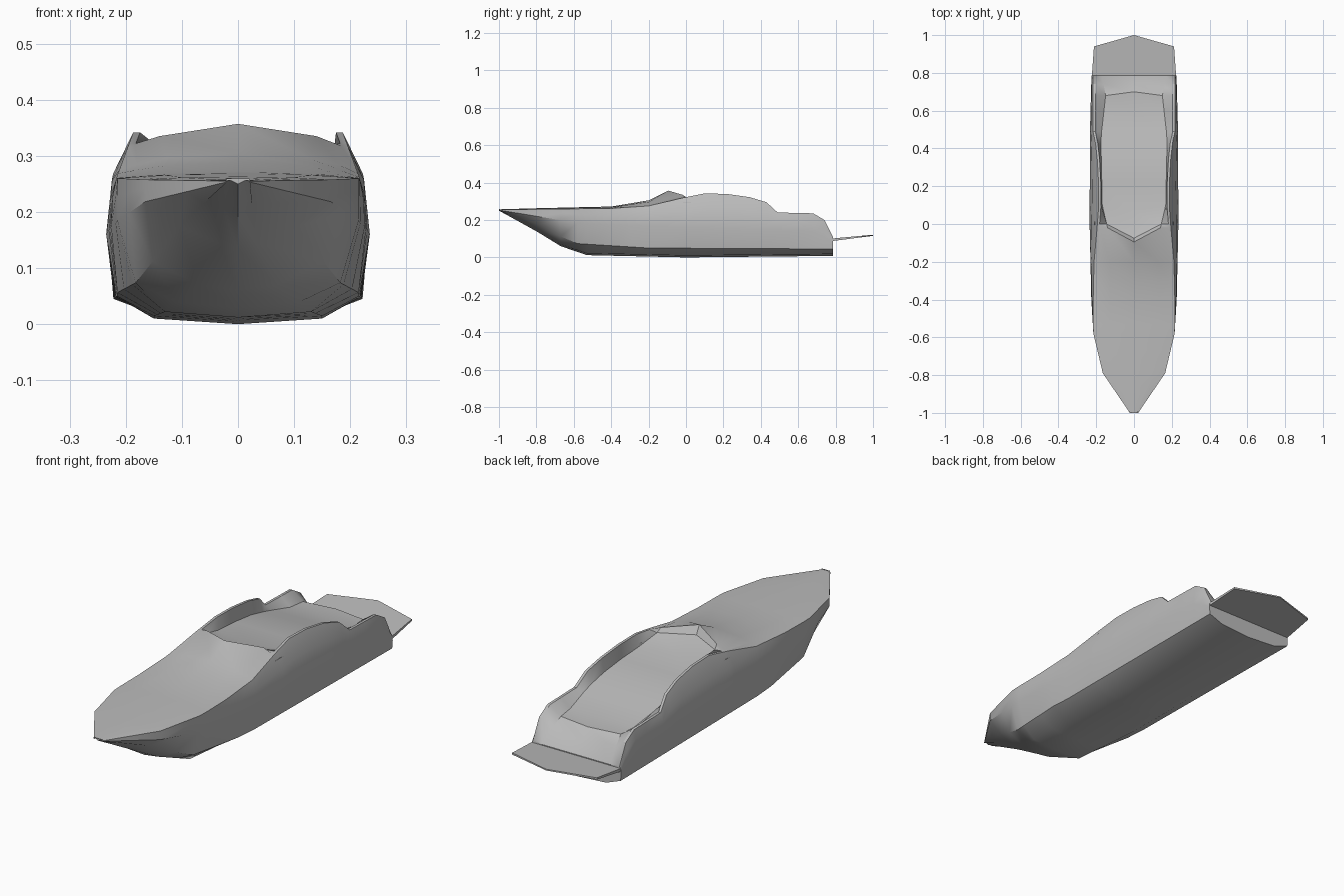
import bpy
import bmesh
from math import radians

default_cube = bpy.data.objects.get("Cube")
if default_cube:
    bpy.data.objects.remove(default_cube, do_unlink=True)

paint = bpy.data.materials.new("plain grey")
paint.use_nodes = True
grey = (0.5, 0.5, 0.5, 1)
paint.diffuse_color = grey
shader = paint.node_tree.nodes["Principled BSDF"]
shader.inputs["Base Color"].default_value = grey
shader.inputs["Roughness"].default_value = 0.7


def line(*points):
    """Return a piecewise linear function through (y, value) points."""
    def value(y):
        if y <= points[0][0]:
            return points[0][1]
        for (y0, v0), (y1, v1) in zip(points, points[1:]):
            if y <= y1:
                return v0 + (v1 - v0) * (y - y0) / (y1 - y0)
        return points[-1][1]
    return value


def finish(bm, name, angle=30):
    bmesh.ops.remove_doubles(bm, verts=bm.verts, dist=0.0005)
    bmesh.ops.recalc_face_normals(bm, faces=bm.faces)
    mesh = bpy.data.meshes.new(name)
    bm.to_mesh(mesh)
    bm.free()
    mesh.materials.append(paint)
    obj = bpy.data.objects.new(name, mesh)
    bpy.context.collection.objects.link(obj)
    bpy.ops.object.select_all(action="DESELECT")
    obj.select_set(True)
    bpy.context.view_layer.objects.active = obj
    bpy.ops.object.shade_smooth_by_angle(angle=radians(angle))
    return obj


def loft(name, sections, angle=30):
    """Skin closed sections of equal length and cap both ends."""
    bm = bmesh.new()
    rings = [[bm.verts.new(p) for p in section] for section in sections]
    count = len(rings[0])
    for a, b in zip(rings, rings[1:]):
        for i in range(count):
            j = (i + 1) % count
            bm.faces.new((a[i], a[j], b[j], b[i]))
    bm.faces.new(rings[0])
    bm.faces.new(rings[-1])
    return finish(bm, name, angle)


# Lines of the hull below the deck edge
keel = line((-1, .25), (-.8, .14), (-.67, .06), (-.53, .012), (0, 0), (.785, .008))
bottom_width = line((-1, .02), (-.8, .03), (-.67, .07), (-.53, .13), (-.2, .15))
chine_width = line((-1, .021), (-.8, .1), (-.6, .18), (-.3, .215), (.785, .222))
chine_height = line((-1, .252), (-.8, .18), (-.6, .075), (-.2, .05), (.785, .045))
beam = line((-1, .022), (-.79, .165), (-.58, .215), (-.4, .226), (0, .235),
            (.5, .233), (.785, .225))
belly_height = line((-1, .253), (-.8, .22), (-.55, .18), (0, .16), (.7, .14), (.785, .08))

# Deck edge rising into the side wings, and the sunken cockpit
rim = line((-1, .255), (-.4, .262), (-.2, .275), (-.02, .318), (.1, .342), (.22, .339),
           (.34, .322), (.43, .295), (.49, .24), (.7, .235), (.74, .2), (.785, .11))
centre = line((-1, .257), (-.79, .263), (-.4, .272), (-.2, .305), (-.02, .357),
              (0, .318), (.1, .285), (.3, .27), (.45, .235), (.6, .2), (.7, .197),
              (.785, .105))
floor_width = line((-.02, .14), (.1, .168), (.35, .173), (.45, .176), (.68, .15), (.785, .17))
sweep = line((-.2, 0), (-.02, -.075), (0, -.075), (.2, 0), (.6, 0), (.68, .02), (.785, 0))


def hull_section(y):
    z = rim(y)
    edge = min(beam(y), .217 - max(0, z - .26) * .37)
    if y < -.1:
        # cambered foredeck
        inner = (edge * .6, y, z + (centre(y) - z) * .7)
        lip = (edge * .85, y, z + (centre(y) - z) * .3)
    else:
        # windscreen corner, then cockpit side
        inner = (floor_width(y), y, .335 if y < 0 else centre(y))
        lip = (max(edge - .012, floor_width(y) + .003), y, z)
    half = [
        (bottom_width(y), y, keel(y) + .01),
        (chine_width(y), y, chine_height(y)),
        (beam(y), y, belly_height(y)),
        (edge + (beam(y) - edge) * .75, y, belly_height(y) * .4 + z * .6),
        (edge, y, z),
        lip,
        inner,
    ]
    mirrored = [(-x, py, pz) for x, py, pz in reversed(half)]
    return [(0, y, keel(y))] + half + [(0, y + sweep(y), centre(y))] + mirrored


stations = (-1, -.9, -.79, -.67, -.58, -.53, -.4, -.3, -.2, -.02, 0, .1, .22, .34,
            .43, .49, .6, .68, .74, .785)
loft("hull_and_deck", [hull_section(y) for y in stations], 32)

# Thin swim platform with a pointed rear edge
platform = bmesh.new()
outline = [(-.224, .77), (.224, .77), (.212, .94), (0, 1), (-.212, .94)]
rise = line((.77, .1), (1, .121))
layers = []
for drop in (line((.77, 0), (1, 0)), line((.77, .014), (1, .006))):
    layers.append([platform.verts.new((x, y, rise(y) - drop(y))) for x, y in outline])
top, under = layers
platform.faces.new(top)
platform.faces.new(under)
for i in range(len(top)):
    j = (i + 1) % len(top)
    platform.faces.new((top[i], top[j], under[j], under[i]))
finish(platform, "swim_platform")

# Slim air intake blades under each wing
for side, label in ((1, "left"), (-1, "right")):
    blade = []
    for y, reach, z in ((-.16, .2, .284), (0, .208, .296), (.12, .206, .294)):
        blade.append([(side * x, y, h) for x, h in
                      ((.17, z), (reach, z), (reach, z - .006), (.17, z - .012))])
    loft(label + "_intake_blade", blade)
